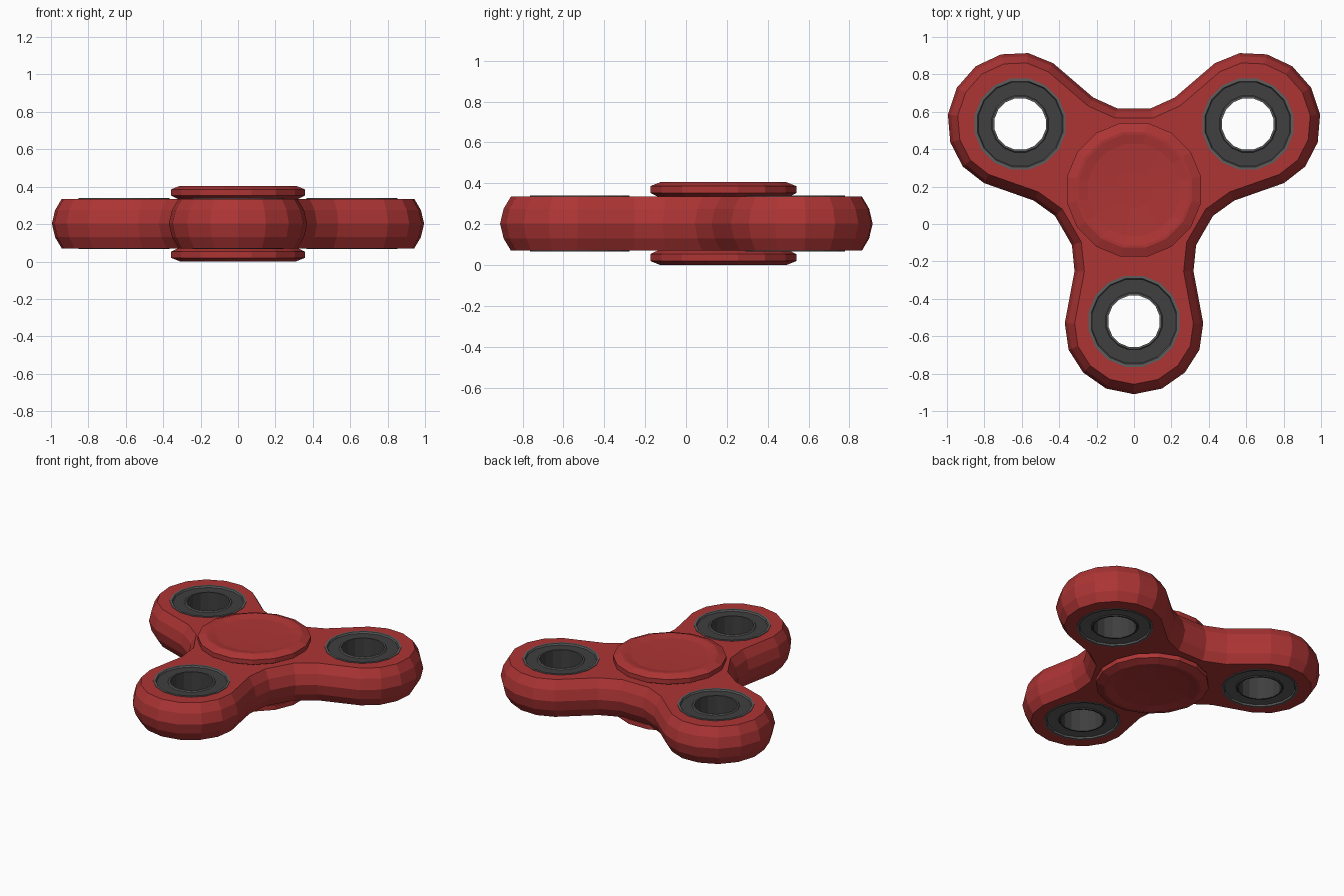
import bpy, bmesh
from math import sin, cos, pi, radians
from mathutils import Vector, Matrix

if "Cube" in bpy.data.objects:
    bpy.data.objects.remove(bpy.data.objects["Cube"])

HUB = Vector((0, 0.183, 0))
ARM = 0.703
MID = 0.2025


def material(name, rgb):
    m = bpy.data.materials.new(name)
    m.diffuse_color = (*rgb, 1)
    m.use_nodes = True
    m.node_tree.nodes["Principled BSDF"].inputs["Base Color"].default_value = m.diffuse_color
    return m


RED = material("red_plastic", (0.42, 0.035, 0.035))
DARK = material("dark_metal", (0.05, 0.05, 0.05))
RIM = material("rim_metal", (0.11, 0.11, 0.11))


def finish(bm, name, mats):
    bmesh.ops.recalc_face_normals(bm, faces=bm.faces[:])
    me = bpy.data.meshes.new(name)
    bm.to_mesh(me)
    bm.free()
    ob = bpy.data.objects.new(name, me)
    bpy.context.collection.objects.link(ob)
    for m in mats:
        me.materials.append(m)
    return ob


def lathe(name, profile, center, mats, n=16, closed=False, turn=0.5, rim=()):
    """Revolve (radius, z) points; closed profiles make rings, open ones get capped."""
    bm = bmesh.new()
    rings = [[bm.verts.new((center.x + r * cos(2 * pi * (i + turn) / n),
                            center.y + r * sin(2 * pi * (i + turn) / n), z))
              for i in range(n)] for r, z in profile]
    for k in range(len(rings) if closed else len(rings) - 1):
        a, b = rings[k], rings[(k + 1) % len(rings)]
        for i in range(n):
            j = (i + 1) % n
            f = bm.faces.new((a[i], a[j], b[j], b[i]))
            f.material_index = 1 if k in rim else 0
    if not closed:
        bm.faces.new(rings[0])
        bm.faces.new(rings[-1])
    return finish(bm, name, mats)


# Outline: half of one arm, mirrored and repeated three times
half = [(0, -1.093), (0.149, -1.063), (0.272, -0.977), (0.35, -0.855),
        (0.37, -0.713), (0.318, -0.435), (0.332, -0.296)]
arm = [(-x, y) for x, y in reversed(half[1:])] + half
outline = []
for k in range(3):
    rot = Matrix.Rotation(radians(120 * k), 3, 'Z')
    outline += [rot @ Vector((x, y, 0)) for x, y in arm]


def inset(pts, d):
    out = []
    for i, p in enumerate(pts):
        e1 = (p - pts[i - 1]).normalized()
        e2 = (pts[(i + 1) % len(pts)] - p).normalized()
        n1, n2 = Vector((-e1.y, e1.x, 0)), Vector((-e2.y, e2.x, 0))
        out.append(p + (n1 + n2) * d / (1 + n1.dot(n2)))
    return out


# Three-armed body with rounded sides
bm = bmesh.new()
levels = [(0.07, 0.052), (0.13, 0.017), (MID, 0), (0.275, 0.017), (0.335, 0.052)]
loops = [[bm.verts.new(p + HUB + Vector((0, 0, z))) for p in inset(outline, d)]
         for z, d in levels]
for a, b in zip(loops, loops[1:]):
    for i in range(len(a)):
        j = (i + 1) % len(a)
        bm.faces.new((a[i], a[j], b[j], b[i]))
bm.faces.new(loops[0])
bm.faces.new(loops[-1])
body = finish(bm, "body", [RED])

# Bearings in through-holes at the arm ends
ring = [(0.248, 0.066), (0.248, 0.339), (0.233, 0.339), (0.228, 0.328),
        (0.155, 0.328), (0.15, 0.335), (0.14, 0.335),
        (0.14, 0.07), (0.15, 0.07), (0.155, 0.077), (0.228, 0.077), (0.233, 0.066)]
for k in range(3):
    c = HUB + Matrix.Rotation(radians(120 * k), 3, 'Z') @ Vector((0, -ARM, 0))
    cutter = lathe("hole_cutter", [(0.244, -0.1), (0.244, 0.5)], c, [RED])
    cutter.hide_render = True
    mod = body.modifiers.new("hole", 'BOOLEAN')
    mod.operation = 'DIFFERENCE'
    mod.solver = 'EXACT'
    mod.object = cutter
    bpy.context.view_layer.objects.active = body
    bpy.ops.object.modifier_apply(modifier=mod.name)
    bpy.data.objects.remove(cutter)
    lathe(f"bearing_{k + 1}", ring, c, [DARK, RIM], closed=True,
          rim=(0, 1, 2, 4, 5, 9, 10, 11))

# Dished finger caps above and below the hub
cap = [(0.30, 0.12), (0.345, 0.14), (0.365, 0.15), (0.365, 0.183),
       (0.315, 0.2025), (0.30, 0.2025), (0.25, 0.193), (0.10, 0.188)]
for name, s in (("top_cap", 1), ("bottom_cap", -1)):
    lathe(name, [(r, MID + s * z) for r, z in cap], HUB, [RED])
